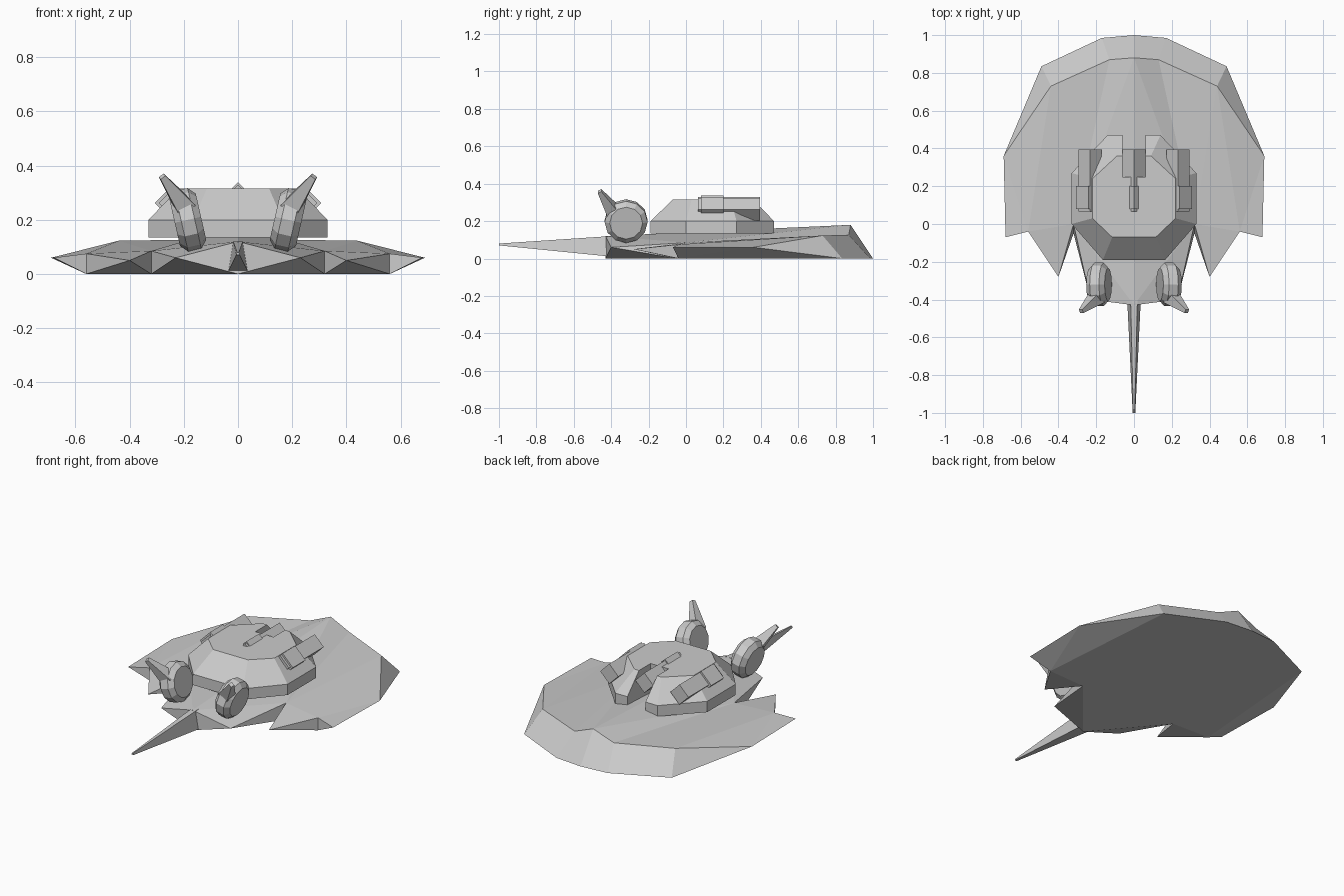
import bpy, bmesh, math
from mathutils import Vector, Matrix

cube = bpy.data.objects.get("Cube")
if cube:
    bpy.data.objects.remove(cube)

grey = bpy.data.materials.new("hull grey")
grey.use_nodes = True
COLOUR = (0.6, 0.6, 0.6, 1)
grey.diffuse_color = COLOUR
grey.node_tree.nodes["Principled BSDF"].inputs["Base Color"].default_value = COLOUR


def finish(bm, name):
    bmesh.ops.remove_doubles(bm, verts=bm.verts, dist=0.0005)
    bmesh.ops.recalc_face_normals(bm, faces=bm.faces)
    mesh = bpy.data.meshes.new(name)
    bm.to_mesh(mesh)
    bm.free()
    mesh.materials.append(grey)
    obj = bpy.data.objects.new(name, mesh)
    bpy.context.collection.objects.link(obj)
    return obj


def loft(bm, rings):
    # Skin equal-length closed rings and cap both ends
    loops = [[bm.verts.new(p) for p in ring] for ring in rings]
    n = len(loops[0])
    for a, b in zip(loops, loops[1:]):
        for i in range(n):
            j = (i + 1) % n
            bm.faces.new((a[i], a[j], b[j], b[i]))
    bm.faces.new(loops[0])
    bm.faces.new(loops[-1])


# Hull: corner points of the left half, mirrored across x = 0
bow_top, bow_low = (0, -0.43, 0.12), (0, -0.43, 0)
cheek, spike = (0.23, -0.40, 0.06), (0.40, -0.28, 0.05)
notch_top, notch_low = (0.32, 0, 0.085), (0.32, -0.05, 0)
gap_top, gap_low = (0.56, -0.04, 0.075), (0.56, -0.04, 0)
wing, flank = (0.68, -0.07, 0.06), (0.69, 0.36, 0.06)
rim_side, rim_mid, rim_back = (0.44, 0.73, 0.123), (0.13, 0.87, 0.127), (0, 0.88, 0.18)
edge_side, edge_mid, edge_back = (0.49, 0.835, 0), (0.17, 0.985, 0), (0, 1, 0)

top_faces = [
    (bow_top, cheek, notch_top), (bow_top, notch_top, rim_back),
    (notch_top, rim_mid, rim_back), (notch_top, rim_side, rim_mid),
    (notch_top, gap_top, rim_side), (gap_top, flank, rim_side),
    (gap_top, wing, flank), (notch_top, spike, gap_top),
]
side_faces = [
    (bow_top, bow_low, cheek), (cheek, notch_low, notch_top),
    (notch_low, spike, notch_top), (spike, gap_low, gap_top),
    (gap_low, wing, gap_top), (flank, edge_side, rim_side),
    (rim_side, edge_side, edge_mid, rim_mid), (rim_mid, edge_mid, edge_back, rim_back),
]
bottom_faces = [
    (bow_low, notch_low, cheek), (notch_low, gap_low, spike),
    (gap_low, flank, wing), (gap_low, edge_side, flank),
    (bow_low, edge_back, edge_mid, edge_side, gap_low, notch_low),
]
bm = bmesh.new()
for side in (1, -1):
    for face in top_faces + side_faces + bottom_faces:
        bm.faces.new([bm.verts.new((x * side, y, z)) for x, y, z in face])
finish(bm, "hull")

# Tail spine
bm = bmesh.new()
loft(bm, [[(-w, y, lo), (w, y, lo), (w * 0.5, y, hi), (-w * 0.5, y, hi)]
          for w, y, lo, hi in ((0.036, -0.40, 0.01, 0.12), (0.007, -1, 0.07, 0.08))])
finish(bm, "tail")


# Eight-sided dome with a bevelled upper part
def octagon(half, z):
    return [(x, y, z) for x, y in half] + [(-x, y, z) for x, y in reversed(half)]


base = [(0.165, -0.19), (0.33, 0), (0.33, 0.27), (0.14, 0.47)]
roof = [(0.115, -0.07), (0.22, 0.03), (0.22, 0.24), (0.09, 0.36)]
bm = bmesh.new()
loft(bm, [octagon(base, 0.135), octagon(base, 0.20), octagon(roof, 0.315)])
dome = finish(bm, "dome")

# Slot at the back of the dome
bm = bmesh.new()
bmesh.ops.create_cube(bm, size=1, matrix=Matrix.Translation((0, 0.4, 0.25))
                      @ Matrix.Diagonal((0.12, 0.3, 0.4, 1)))
cutter = finish(bm, "slot_cutter")
cutter.hide_render = True
cutter.hide_viewport = True
cut = dome.modifiers.new("slot", "BOOLEAN")
cut.operation = "DIFFERENCE"
cut.solver = "EXACT"
cut.object = cutter

# Diamond-section guns: a breech block with a slimmer barrel behind it
for name, x, z in (("centre_gun", 0, 0.27), ("left_gun", 0.24, 0.262), ("right_gun", -0.24, 0.262)):
    bm = bmesh.new()
    for r, y0, y1, cx in ((0.068, 0.08, 0.20, x), (0.06, 0.065, 0.395, x * 0.97)):
        loft(bm, [[(cx + r, y, z), (cx, y, z + r), (cx - r, y, z), (cx, y, z - r)]
                  for y in (y0, y1)])
    finish(bm, name)

# Tilted pods and their horns on the bow
for name, side in (("left", 1), ("right", -1)):
    axis = Vector((0.97 * side, 0, -0.22))
    up = Vector((0.22 * side, 0, 0.97))
    centre = Vector((0.185 * side, -0.32, 0.2))
    bm = bmesh.new()
    rings = []
    for off, r in ((-0.05, 0.088), (-0.025, 0.115), (0.025, 0.115), (0.05, 0.088)):
        rings.append([centre + axis * off + r * (up * math.cos(a) + Vector((0, math.sin(a), 0)))
                      for a in (math.tau * i / 12 for i in range(12))])
    loft(bm, rings)
    finish(bm, name + "_pod")

    start, tip = Vector((0.195 * side, -0.385, 0.245)), Vector((0.28 * side, -0.462, 0.36))
    along = (tip - start).normalized()
    u = along.cross(Vector((0, 1, 0))).normalized()
    w = along.cross(u)
    bm = bmesh.new()
    loft(bm, [[p + u * r * a + w * r * b for a, b in ((1, 1), (-1, 1), (-1, -1), (1, -1))]
              for p, r in ((start, 0.035), (tip, 0.011))])
    finish(bm, name + "_horn")
